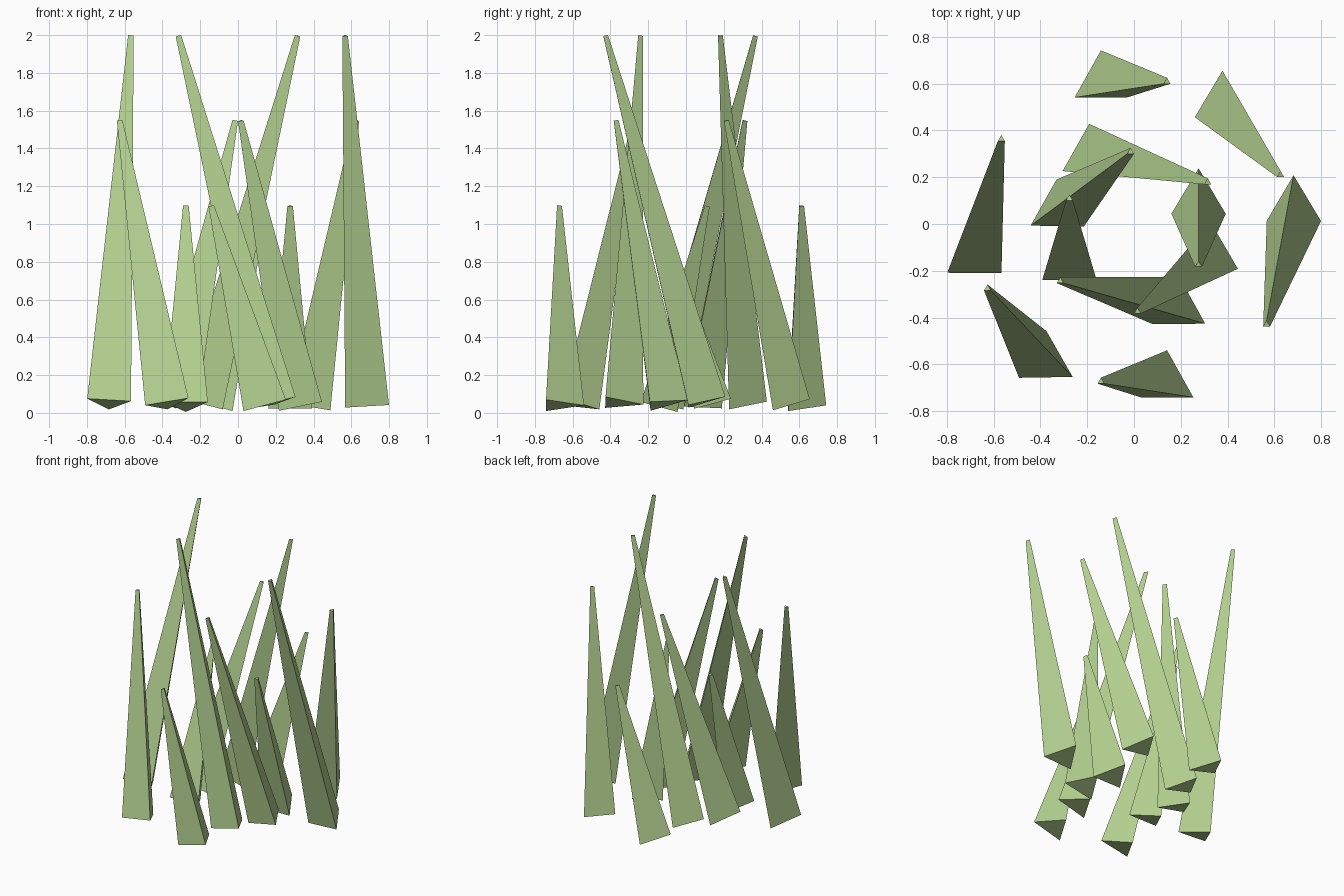
import bpy, bmesh
from math import sin, cos, radians
from mathutils import Matrix, Vector

if "Cube" in bpy.data.objects:
    bpy.data.objects.remove(bpy.data.objects["Cube"])

grass = bpy.data.materials.new("grass_green")
grass.diffuse_color = (0.45, 0.63, 0.28, 1)
grass.use_nodes = True
grass.node_tree.nodes["Principled BSDF"].inputs["Base Color"].default_value = grass.diffuse_color

LEAN = radians(15)
STEP = 360 / 7


def blade(name, angle, ring, length, base_z):
    """Three-sided tapered blade leaning clockwise along its ring."""
    a = radians(angle)
    lean_dir = Vector((sin(a), -cos(a), 0))
    axis = lean_dir * sin(LEAN) + Vector((0, 0, cos(LEAN)))
    middle = Vector((ring * cos(a), ring * sin(a) - 0.033,
                     base_z + length / 2 * cos(LEAN)))
    turn = Vector((0, 0, 1)).rotation_difference(axis).to_matrix().to_4x4()
    bm = bmesh.new()
    bmesh.ops.create_cone(bm, cap_ends=True, segments=3, radius1=0.134,
                          radius2=0.017, depth=length)
    bm.transform(Matrix.Translation(middle) @ turn)
    # stand the lowest possible corner no lower than the ground
    low = min(v.co.z for v in bm.verts)
    if low < 0:
        bm.transform(Matrix.Translation((0, 0, -low)))
    mesh = bpy.data.meshes.new(name)
    bm.to_mesh(mesh)
    bm.free()
    mesh.materials.append(grass)
    bpy.context.collection.objects.link(bpy.data.objects.new(name, mesh))


# short, medium and tall blades: length and base height
sizes = [("short", 1.093, 0.04), ("medium", 1.554, 0.046), ("tall", 2.013, 0.052)]

# two rings, each with two opposite groups of three blades
for ring_name, ring, start in (("outer", 0.641, 90), ("inner", 0.276, 180)):
    for half in (0, 1):
        for i, (size, length, base_z) in enumerate(sizes):
            blade(f"{ring_name}_{size}_blade_{half + 1}",
                  start - i * STEP + half * 180, ring, length, base_z)
